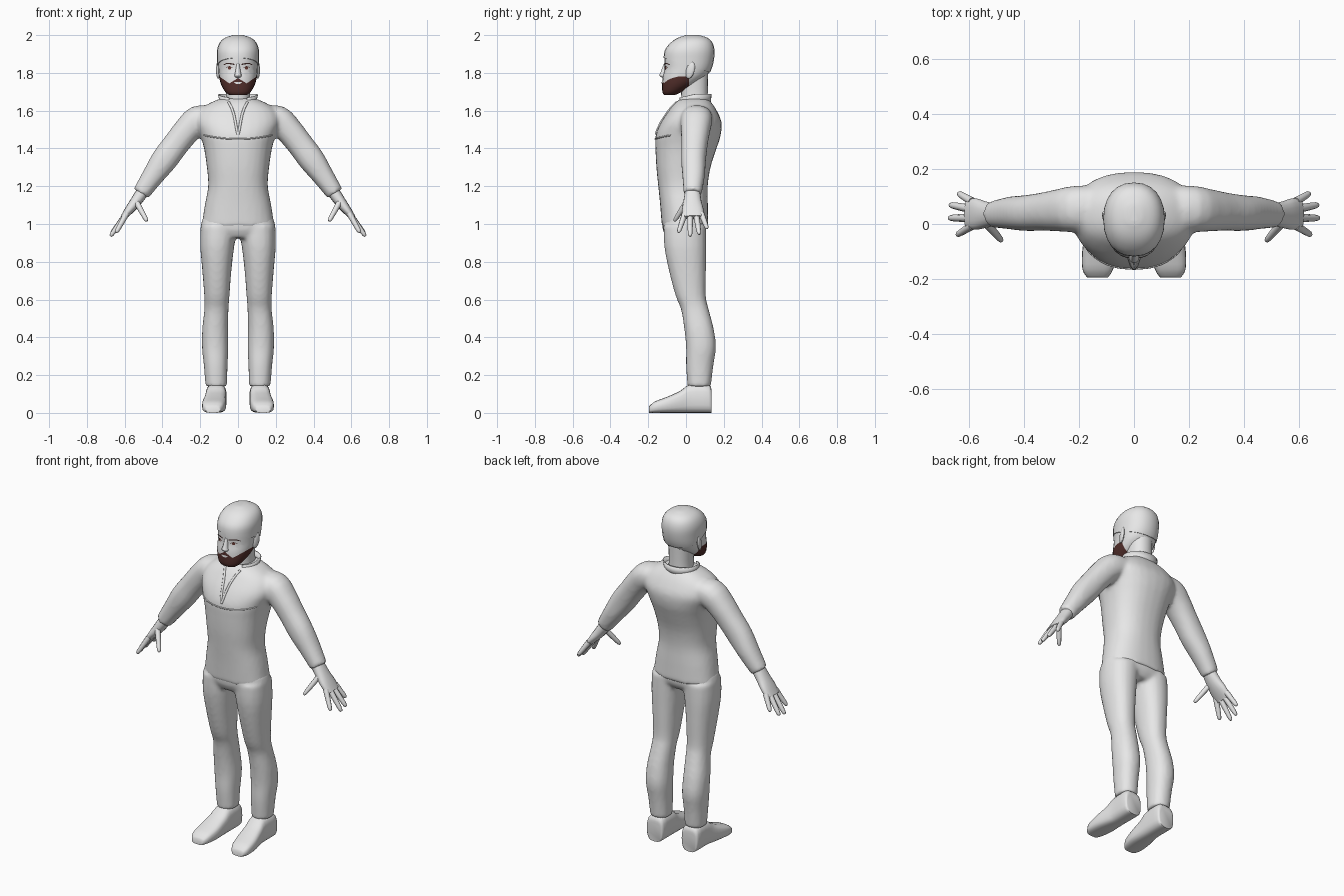
import bpy, bmesh, math
from mathutils import Vector
from mathutils.bvhtree import BVHTree

cube = bpy.data.objects.get("Cube")
if cube:
    bpy.data.objects.remove(cube, do_unlink=True)


def material(name, rgb):
    m = bpy.data.materials.new(name)
    m.use_nodes = True
    m.diffuse_color = (*rgb, 1)
    m.node_tree.nodes["Principled BSDF"].inputs["Base Color"].default_value = (*rgb, 1)
    return m


GREY = material("light grey", (0.8, 0.8, 0.8))
BEARD = material("beard brown", (0.085, 0.028, 0.024))
DARK = material("brow dark brown", (0.04, 0.018, 0.016))
IRIS = material("iris brown", (0.13, 0.04, 0.03))


def finish(bm, name, mats=(GREY,), angle=50, recalc=True):
    if recalc:
        bmesh.ops.recalc_face_normals(bm, faces=bm.faces)
    me = bpy.data.meshes.new(name)
    bm.to_mesh(me)
    bm.free()
    for m in mats:
        me.materials.append(m)
    me.shade_smooth()
    me.set_sharp_from_angle(angle=math.radians(angle))
    ob = bpy.data.objects.new(name, me)
    bpy.context.collection.objects.link(ob)
    return ob


def blend(ob, voxel=0.011, passes=7):
    """Fuse overlapping volumes into one smooth skin."""
    r = ob.modifiers.new("fuse", 'REMESH')
    r.mode = 'VOXEL'
    r.voxel_size = voxel
    r.use_smooth_shade = True
    s = ob.modifiers.new("relax", 'SMOOTH')
    s.factor = 0.5
    s.iterations = passes


def spline(rows, k=3):
    """Catmull-Rom resampling of section rows."""
    out, last = [], len(rows) - 1
    for i in range(last):
        p = (rows[max(i - 1, 0)], rows[i], rows[i + 1], rows[min(i + 2, last)])
        for j in range(k):
            t = j / k
            out.append([b + 0.5 * t * (c - a + t * (2*a - 5*b + 4*c - d + t * (3*b - a - 3*c + d)))
                        for a, b, c, d in zip(*p)])
    return out + [list(rows[-1])]


def loft(bm, rings, n=20, e=0.9):
    """Closed skin over rings given as (centre, u, v)."""
    power = lambda t: math.copysign(abs(t) ** e, t)
    loops = []
    for c, u, v in rings:
        angles = [2 * math.pi * i / n for i in range(n)]
        loops.append([bm.verts.new(c + u * power(math.cos(a)) + v * power(math.sin(a))) for a in angles])
    for a, b in zip(loops, loops[1:]):
        for i in range(n):
            bm.faces.new((a[i], a[(i + 1) % n], b[(i + 1) % n], b[i]))
    bm.faces.new(loops[0][::-1])
    bm.faces.new(loops[-1])


def upright(rows, s=1):
    """Rows: z, x centre, half width, y front, y back."""
    return [(Vector((s * x, (f + b) / 2, z)), Vector((w, 0, 0)), Vector((0, (b - f) / 2, 0)))
            for z, x, w, f, b in spline(rows)]


def swept(rows, s=1):
    """Rows: x, y, z, half thickness, half depth in y."""
    rows = spline(rows)
    pts = [Vector((s * r[0], r[1], r[2])) for r in rows]
    rings = []
    for i, r in enumerate(rows):
        d = pts[min(i + 1, len(pts) - 1)] - pts[max(i - 1, 0)]
        u = d.cross(Vector((0, 1, 0))).normalized()
        rings.append((pts[i], u * r[3], d.cross(u).normalized() * r[4]))
    return rings


def surface(tree, x, z, lift):
    hit = tree.ray_cast(Vector((x, -1, z)), Vector((0, 1, 0)))[0]
    return Vector((x, (hit.y if hit else -0.1) - lift, z))


# Shirt: torso and sleeves fused
TORSO = [(0.985, 0, 0.194, -0.128, 0.118), (1.1, 0, 0.176, -0.137, 0.116), (1.2, 0, 0.158, -0.147, 0.115),
         (1.3, 0, 0.165, -0.157, 0.13), (1.4, 0, 0.18, -0.162, 0.162), (1.47, 0, 0.2, -0.161, 0.184),
         (1.54, 0, 0.225, -0.132, 0.188), (1.6, 0, 0.205, -0.092, 0.163), (1.64, 0, 0.15, -0.06, 0.137),
         (1.665, 0, 0.09, -0.025, 0.115)]
ARM = [(0.13, 0.06, 1.565, 0.06, 0.08), (0.21, 0.055, 1.55, 0.078, 0.085), (0.27, 0.05, 1.495, 0.073, 0.078),
       (0.33, 0.045, 1.42, 0.07, 0.07), (0.39, 0.04, 1.34, 0.07, 0.066), (0.45, 0.04, 1.255, 0.058, 0.06),
       (0.515, 0.035, 1.16, 0.046, 0.048)]
bm = bmesh.new()
loft(bm, upright(TORSO), 28, 0.85)
for s in (1, -1):
    loft(bm, swept(ARM, s))
bmesh.ops.recalc_face_normals(bm, faces=bm.faces)
shirt_tree = BVHTree.FromBMesh(bm)
blend(finish(bm, "shirt"))

# Trousers: pelvis and legs fused
PELVIS = [(0.925, 0, 0.15, -0.1, 0.08), (0.97, 0, 0.198, -0.123, 0.108), (1.04, 0, 0.184, -0.127, 0.108)]
LEG = [(0.14, 0.115, 0.057, 0.008, 0.132), (0.25, 0.118, 0.063, 0, 0.145), (0.35, 0.121, 0.07, 0, 0.159),
       (0.45, 0.121, 0.068, -0.01, 0.146), (0.55, 0.114, 0.064, -0.027, 0.12), (0.62, 0.112, 0.067, -0.055, 0.105),
       (0.75, 0.112, 0.077, -0.09, 0.106), (0.88, 0.11, 0.09, -0.115, 0.108), (0.99, 0.1, 0.098, -0.12, 0.108)]
bm = bmesh.new()
loft(bm, upright(PELVIS), 28, 0.85)
for s in (1, -1):
    loft(bm, upright(LEG, s))
blend(finish(bm, "trousers"), passes=5)

# Shoes: sections from heel to toe as y, x centre, half width, height
SHOE = [(0.136, 0.116, 0.045, 0.11), (0.12, 0.116, 0.055, 0.15), (0.02, 0.116, 0.055, 0.15),
        (-0.03, 0.12, 0.058, 0.117), (-0.1, 0.126, 0.063, 0.085), (-0.165, 0.132, 0.056, 0.06),
        (-0.195, 0.133, 0.038, 0.035)]
# Hands: palm, then fingers as base and tip
PALM = [(0.495, 0.035, 1.185, 0.034, 0.038), (0.54, 0.034, 1.12, 0.03, 0.048), (0.575, 0.036, 1.075, 0.024, 0.057),
        (0.607, 0.038, 1.035, 0.016, 0.054)]
FINGERS = [((0.59, 0.082, 1.055), (0.64, 0.112, 0.975)), ((0.597, 0.055, 1.045), (0.672, 0.07, 0.945)),
           ((0.597, 0.022, 1.045), (0.675, 0.022, 0.935)), ((0.59, -0.006, 1.055), (0.645, -0.04, 0.955)),
           ((0.54, 0.005, 1.12), (0.482, -0.062, 1.015))]
for s, side in ((1, "left"), (-1, "right")):
    bm = bmesh.new()
    loft(bm, [(Vector((s * x, y, h / 2)), Vector((w, 0, 0)), Vector((0, 0, h / 2)))
              for y, x, w, h in spline(SHOE)], 20, 0.65)
    finish(bm, side + "_shoe")
    bm = bmesh.new()
    loft(bm, swept(PALM, s), 16)
    for base, tip in FINGERS:
        a, b = Vector(base), Vector(tip)
        rows = [(*a.lerp(b, t), r, r) for t, r in ((0, 0.016), (0.5, 0.014), (0.9, 0.011), (1, 0.005))]
        loft(bm, swept(rows, s), 8, 1)
    finish(bm, side + "_hand")

# Neck
bm = bmesh.new()
loft(bm, upright([(1.58, 0, 0.075, -0.03, 0.12), (1.68, 0, 0.064, -0.025, 0.115), (1.8, 0, 0.068, -0.04, 0.118)]))
finish(bm, "neck")

# Head with beard faces cut in
HEAD = [(1.682, 0, 0.045, -0.116, -0.06), (1.7, 0, 0.068, -0.125, -0.02), (1.74, 0, 0.09, -0.126, 0.05),
        (1.78, 0, 0.1, -0.123, 0.105), (1.82, 0, 0.104, -0.114, 0.13), (1.87, 0, 0.106, -0.115, 0.143),
        (1.92, 0, 0.106, -0.108, 0.146), (1.96, 0, 0.092, -0.077, 0.135), (1.985, 0, 0.065, -0.04, 0.11),
        (2.0, 0, 0.022, 0.005, 0.065)]
CHEEK, LIP, SLOPE, DROP = 1.712, 1.772, 0.7, -0.6


def cut(bm, co, no, **kw):
    bmesh.ops.bisect_plane(bm, geom=bm.verts[:] + bm.edges[:] + bm.faces[:], plane_co=co, plane_no=no, **kw)


bm = bmesh.new()
loft(bm, upright(HEAD), 24)
cut(bm, (0, 0.015, 0), (0, 1, 0))
cut(bm, (0, 0, 0), (1, 0, 0))
for s in (1, -1):
    cut(bm, (0, 0, CHEEK), (-s * SLOPE, 0, 1))
    cut(bm, (0, 0, LIP), (-s * DROP, 0, 1))
bmesh.ops.recalc_face_normals(bm, faces=bm.faces)
for f in bm.faces:
    c = f.calc_center_median()
    top = max(CHEEK + SLOPE * abs(c.x), LIP + DROP * abs(c.x))
    f.material_index = int(c.y < 0.015 and c.z < min(top, 1.8))
head_tree = BVHTree.FromBMesh(bm)
finish(bm, "head", (GREY, BEARD))

# Close hair cap, lower at the back
bm = bmesh.new()
loft(bm, upright([(z, x, w + 0.005, f - 0.004, b + 0.005) for z, x, w, f, b in HEAD]), 24)
cut(bm, (0, 0, 1.842), (0, 0.32, 1), clear_inner=True)
bmesh.ops.holes_fill(bm, edges=[e for e in bm.edges if e.is_boundary])
finish(bm, "hair_cap")

# Nose
bm = bmesh.new()
loft(bm, upright([(1.772, 0, 0.012, -0.122, -0.09), (1.785, 0, 0.02, -0.141, -0.09),
                  (1.8, 0, 0.016, -0.137, -0.09), (1.85, 0, 0.008, -0.117, -0.09)]), 10)
finish(bm, "nose")

# Ears
for s, side in ((1, "left"), (-1, "right")):
    bm = bmesh.new()
    bmesh.ops.create_uvsphere(bm, u_segments=12, v_segments=8, radius=1)
    for v in bm.verts:
        x, y, z = v.co
        v.co = (s * (0.104 + 0.011 * x + 0.006 * y), 0.022 + 0.024 * y + 0.008 * z, 1.815 + 0.046 * z)
    finish(bm, side + "_ear")


# Painted face details as thin plates on the head
def plate(name, stations, mat, signs=(1, -1), lift=0.004):
    bm = bmesh.new()
    for s in signs:
        cols = [[bm.verts.new(surface(head_tree, s * x, z, lift)) for z in (lo, hi)] for x, lo, hi in stations]
        for a, b in zip(cols, cols[1:]):
            f = bm.faces.new((a[0], b[0], b[1], a[1]))
            f.normal_update()
            if f.normal.y > 0:
                f.normal_flip()
    finish(bm, name, (mat,), recalc=False)


plate("eyebrows", [(0.018, 1.842, 1.848), (0.045, 1.846, 1.853), (0.062, 1.846, 1.852), (0.077, 1.84, 1.844)], DARK)
plate("eyelids", [(0.028, 1.825, 1.828), (0.045, 1.833, 1.836), (0.064, 1.827, 1.83)], DARK)
plate("irises", [(0.038, 1.822, 1.83), (0.042, 1.818, 1.834), (0.05, 1.818, 1.834), (0.054, 1.822, 1.83)], IRIS)
plate("lips", [(-0.02, 1.748, 1.751), (-0.008, 1.741, 1.753), (0.008, 1.741, 1.753), (0.02, 1.748, 1.751)],
      GREY, (1,))

# Standing collar, open at the front
bm = bmesh.new()
strip = []
for i in range(25):
    a = math.radians(-62 + 304 * i / 24)
    c, s = math.cos(a), math.sin(a)
    front = max(0, -s)
    strip.append((bm.verts.new((0.086 * c, 0.045 + 0.078 * s, 1.632 - 0.012 * front)),
                  bm.verts.new((0.1 * c, 0.045 + 0.084 * s, 1.688 - 0.02 * front))))
for a, b in zip(strip, strip[1:]):
    bm.faces.new((a[0], b[0], b[1], a[1]))
collar = finish(bm, "collar")
collar.modifiers.new("cloth", 'SOLIDIFY').thickness = 0.007


# Raised seams of the shirt front
def seam(name, pts, radius):
    cu = bpy.data.curves.new(name, 'CURVE')
    cu.dimensions = '3D'
    cu.bevel_depth = radius
    cu.bevel_resolution = 2
    sp = cu.splines.new('POLY')
    sp.points.add(len(pts) - 1)
    for p, (x, z) in zip(sp.points, pts):
        p.co = (*surface(shirt_tree, x, z, 0), 1)
    cu.materials.append(GREY)
    bpy.context.collection.objects.link(bpy.data.objects.new(name, cu))


seam("yoke_seam", [(x / 100, 1.45 + 0.6 * (x / 100) ** 2) for x in range(-18, 19, 2)], 0.004)
for s, side in ((1, "left"), (-1, "right")):
    seam(side + "_neck_opening", [(s * x, z) for x, z in
         ((0.05, 1.645), (0.034, 1.615), (0.022, 1.58), (0.014, 1.54), (0.007, 1.5), (0.001, 1.475))], 0.007)
